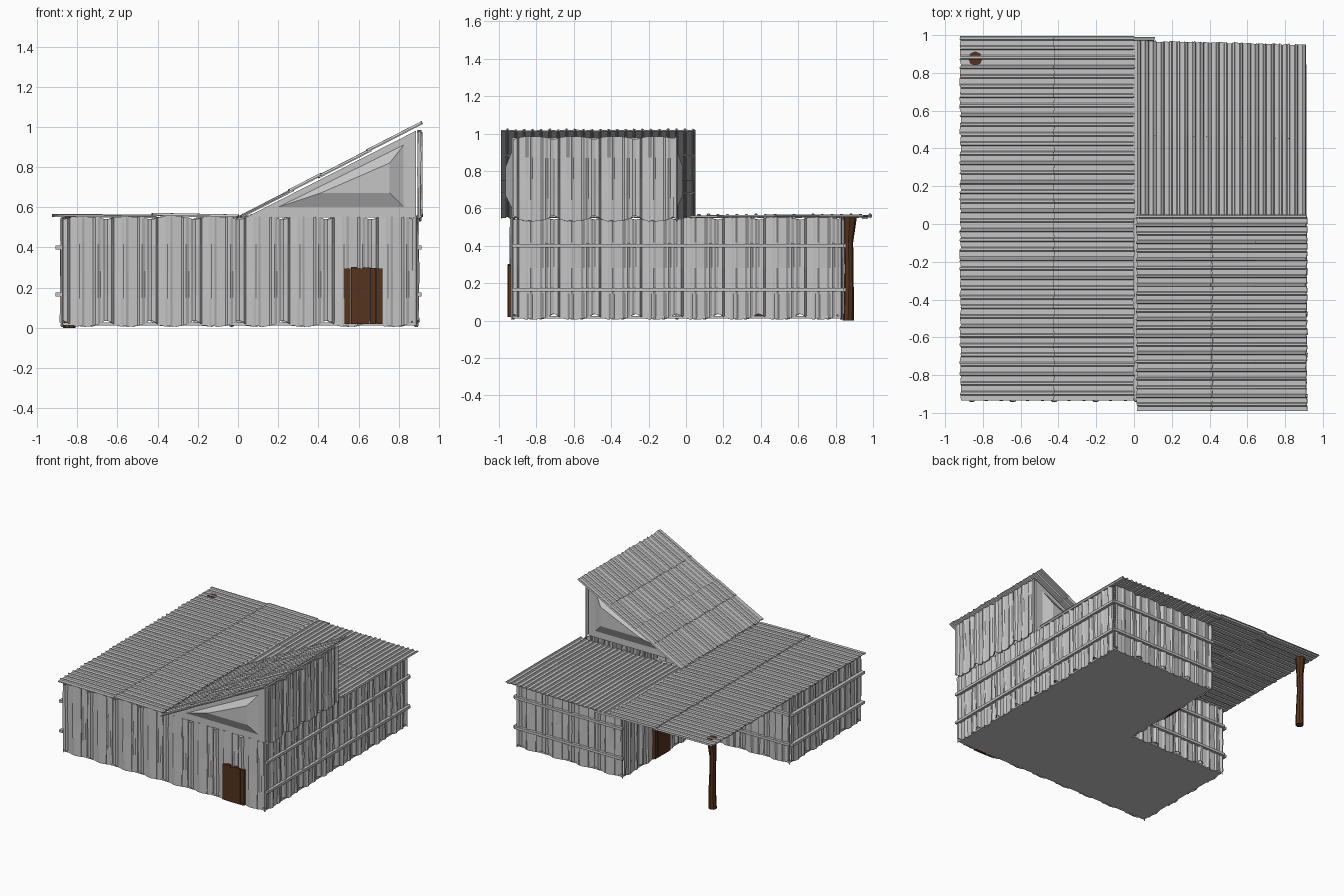
import bpy, bmesh, math, random
from mathutils import Vector as V

cube = bpy.data.objects.get("Cube")
if cube:
    bpy.data.objects.remove(cube)
random.seed(4)
UP = V((0, 0, 1))


def material(name, rgb):
    m = bpy.data.materials.new(name)
    m.use_nodes = True
    m.diffuse_color = (*rgb, 1)
    m.node_tree.nodes["Principled BSDF"].inputs["Base Color"].default_value = (*rgb, 1)
    return m


METAL = material("galvanised_grey", (0.56, 0.56, 0.56))
WOOD = material("dark_brown_wood", (0.09, 0.032, 0.013))


def finish(name, bm, mat, thickness=0):
    if not thickness:
        bmesh.ops.recalc_face_normals(bm, faces=bm.faces)
    mesh = bpy.data.meshes.new(name)
    bm.to_mesh(mesh)
    bm.free()
    mesh.materials.append(mat)
    ob = bpy.data.objects.new(name, mesh)
    bpy.context.collection.objects.link(ob)
    if thickness:
        mod = ob.modifiers.new("thickness", "SOLIDIFY")
        mod.thickness = thickness
    return ob


def skin(bm, rings, closed=False):
    """Join rows of points with quads; closed rows also get end caps."""
    rows = [[bm.verts.new(p) for p in ring] for ring in rings]
    for a, b in zip(rows, rows[1:]):
        for i in range(len(a) - (not closed)):
            j = (i + 1) % len(a)
            bm.faces.new((a[i], a[j], b[j], b[i]))
    if closed:
        bm.faces.new(rows[0][::-1])
        bm.faces.new(rows[-1])


def box(bm, lo, hi):
    lo, hi = V(lo), V(hi)
    ring = [(lo.x, lo.y), (hi.x, lo.y), (hi.x, hi.y), (lo.x, hi.y)]
    skin(bm, [[(x, y, z) for x, y in ring] for z in (lo.z, hi.z)], True)


# Ribbed wall panels: (position across the panel, outward depth, notch at the ends)
RIBS = [(0, .016, .03), (.1, .016, .022), (.15, 0, .012), (.32, .002, 0),
        (.37, .01, .004), (.43, .01, .004), (.48, .002, 0), (.68, 0, .004),
        (.73, .01, .008), (.79, .01, .01), (.85, 0, .014), (.92, 0, .028)]


def ribbed_wall(name, start, end, low, high):
    a, b = V((*start, 0)), V((*end, 0))
    along = b - a
    out = along.normalized().cross(UP)
    count = round(along.length / .222)
    dents = [[random.uniform(-.003, .003) for _ in RIBS] for _ in range(5)]
    rows = []
    for r in range(5):
        row = []
        for p in range(count):
            for c, (t, depth, notch) in enumerate(RIBS):
                z0, z1 = low + notch, high - notch * .5
                row.append(a + along * ((p + t) / count)
                           + out * (depth + dents[r][c]) + UP * (z0 + (z1 - z0) * r / 4))
        row.append(b + out * .01 + UP * (low + (high - low) * r / 4))
        rows.append(row)
    bm = bmesh.new()
    skin(bm, rows)
    finish(name, bm, METAL, .008)


# Corrugated roof sheet, ridges running along u and repeating across v
def roof_sheet(name, corner, u, v, period=.05, height=.009):
    corner, u, v = V(corner), V(u), V(v)
    normal = u.cross(v).normalized()
    if normal.z < 0:
        normal.negate()
    count = round(v.length / period)
    rows = [[], []]
    for i in range(count):
        lift = random.uniform(.6, 1) * height
        for t, h in ((0, 0), (.55, 0), (.66, lift), (.89, lift)):
            base = corner + v * ((i + t) / count) + normal * h
            ragged = u.normalized() * random.uniform(-.005, .005)
            rows[0].append(base + ragged)
            rows[1].append(base + u + ragged)
    for row, end in zip(rows, (corner + v, corner + u + v)):
        row.append(end)
    bm = bmesh.new()
    skin(bm, rows)
    bmesh.ops.recalc_face_normals(bm, faces=bm.faces)
    if sum(f.normal.z for f in bm.faces) < 0:
        bmesh.ops.reverse_faces(bm, faces=bm.faces)
    finish(name, bm, METAL, .007)


# L-shaped floor and the walls around it
plan = [(-.87, -.925), (.885, -.925), (.885, .83), (-.03, .83), (-.03, -.05), (-.87, -.05)]
names = ["front_wall", "right_wall", "back_wall", "porch_side_wall", "porch_back_wall", "left_wall"]
bm = bmesh.new()
skin(bm, [[(x, y, z) for x, y in plan] for z in (.012, .025)], True)
finish("floor", bm, METAL)
for i, name in enumerate(names):
    ribbed_wall(name, plan[i], plan[(i + 1) % len(plan)], .005, .555)
ribbed_wall("raised_side_wall", (.902, -.925), (.902, -.05), .53, .985)

# Horizontal rails on the side and back walls
bm = bmesh.new()
for z in (.165, .4):
    for lo, hi in (((.89, -.93), (.913, .845)), ((-.908, -.93), (-.88, -.04)),
                   ((-.04, .835), (.9, .856)), ((-.88, -.045), (-.04, -.024))):
        box(bm, (*lo, z - .01), (*hi, z + .01))
finish("wall_rails", bm, METAL)

# Flat roof in overlapping sheets
for y, depth in ((-.935, .965), (.03, .965)):
    roof_sheet("left_roof_outer", (-.92, y, .558), (.51, 0, -.004), (0, depth, 0))
    roof_sheet("left_roof_inner", (-.425, y, .563), (.425, 0, -.008), (0, depth, 0))
roof_sheet("back_roof_strip", (-.01, .94, .55), (.12, 0, 0), (0, .05, 0))
roof_sheet("back_roof_near", (-.005, .03, .554), (0, .46, .004), (.915, -.01, 0), .042)
roof_sheet("back_roof_far", (-.005, .47, .559), (0, .5, -.002), (.915, -.02, 0), .042)

# Sloping roof in four overlapping sheets
foot, slope = V((.015, -.99, .553)), V((.9, 0, .462))
lap = slope.cross(V((0, 1, 0))).normalized()
lap *= .004 if lap.z > 0 else -.004
cuts = (0, .27, .43, .7, 1)
for i, (s, e) in enumerate(zip(cuts, cuts[1:])):
    roof_sheet("sloping_roof_sheet", foot + slope * s + lap * (i % 2),
               slope * (e - s + (.015 if e < 1 else 0)), (0, 1.04, 0), .045)


# Triangular gable block with a raised bevelled panel at each end
def triangle(left, right, low, high, y):
    return [(left, y, low), (right, y, low), (right, y, high)]


shapes = [(.41, .755, .67, .82), (.2, .825, .6, .91), (.04, .885, .55, .98)]
rings = [triangle(*s, y) for s, y in zip(shapes, (-.965, -.93, -.93))]
rings += [triangle(*s, y) for s, y in zip(shapes[::-1], (-.05, -.05, -.015))]
bm = bmesh.new()
skin(bm, rings, True)
finish("gable_block", bm, METAL)


# Plank doors with uneven tops
def plank_door(name, corner, along, out):
    corner, along, out = V(corner), V(along), V(out)
    bm = bmesh.new()
    planks = 6
    for i in range(planks):
        a, b = (corner + along * ((i + t) / planks) for t in (0, .96))
        o = out * random.uniform(.8, 1)
        ring = [a, b, b + o, a + o]
        top = UP * random.uniform(.272, .284)
        skin(bm, [ring, [p + top for p in ring]], True)
    finish(name, bm, WOOD)


plank_door("front_door", (.53, -.93, .018), (.19, 0, 0), (0, -.026, 0))
plank_door("porch_door", (-.03, .27, .018), (0, .19, 0), (-.026, 0, 0))

# Crooked porch post
bm = bmesh.new()
rings = []
for z, x, y, r in ((0, -.84, .867, .03), (.12, -.838, .87, .028), (.28, -.842, .871, .024),
                   (.42, -.842, .868, .026), (.5, -.84, .874, .032), (.558, -.84, .876, .038)):
    rings.append([(x + r * math.cos(k * math.tau / 8), y + r * math.sin(k * math.tau / 8), z)
                  for k in range(8)])
skin(bm, rings, True)
finish("porch_post", bm, WOOD)
